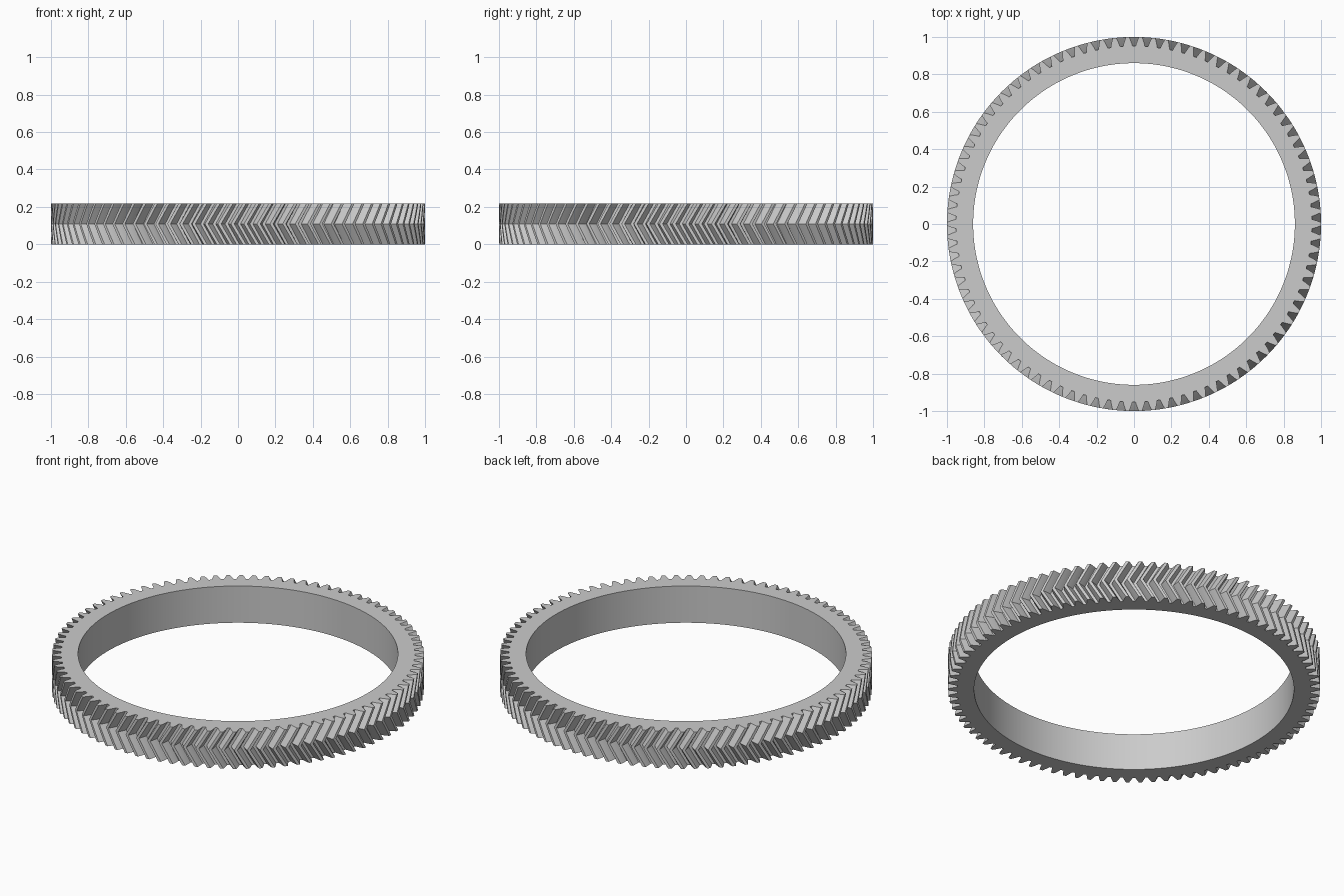
import bpy, bmesh, math

cube = bpy.data.objects.get("Cube")
if cube:
    bpy.data.objects.remove(cube, do_unlink=True)

# Gear proportions
TEETH = 90
MODULE = 2 / (TEETH + 2)
PITCH_R = MODULE * TEETH / 2
TIP_R, ROOT_R, BORE_R = 1.0, PITCH_R - 1.25 * MODULE, 0.86
HEIGHT = 0.218
PRESSURE = math.radians(20)
TWIST = HEIGHT / 2 * math.tan(math.radians(30)) / PITCH_R
FLANK_STEPS, HALF_LAYERS = 4, 4


def involute(angle):
    return math.tan(angle) - angle


def half_angle(r):
    """Half the angular thickness of a tooth at radius r."""
    base = PITCH_R * math.cos(PRESSURE)
    return math.pi / (2 * TEETH) + involute(PRESSURE) - involute(math.acos(base / r))


# One tooth as (radius, angle) pairs, from right root to left root
radii = [ROOT_R + (TIP_R - ROOT_R) * i / FLANK_STEPS for i in range(FLANK_STEPS + 1)]
right_flank = [(r, -half_angle(r)) for r in radii]
tooth = right_flank + [(r, -a) for r, a in reversed(right_flank)]

# Whole outline, with a gap centred on the back
pitch_angle = 2 * math.pi / TEETH
outline = [(r, a + math.pi / 2 + (k + 0.5) * pitch_angle)
           for k in range(TEETH) for r, a in tooth]

bm = bmesh.new()


def ring(points, z, turn=0.0):
    return [bm.verts.new((r * math.cos(a + turn), r * math.sin(a + turn), z))
            for r, a in points]


def bridge(lower, upper):
    n = len(lower)
    for i in range(n):
        j = (i + 1) % n
        bm.faces.new((lower[i], lower[j], upper[j], upper[i]))


# Herringbone teeth: the outline turns back to mid height, then forward again
layers = []
for i in range(2 * HALF_LAYERS + 1):
    t = i / (2 * HALF_LAYERS)
    layers.append(ring(outline, HEIGHT * t, TWIST * (abs(2 * t - 1) - 1)))
for lower, upper in zip(layers, layers[1:]):
    bridge(lower, upper)

# Bore wall and flat end faces
bore = [(BORE_R, a) for r, a in outline]
bore_bottom, bore_top = ring(bore, 0), ring(bore, HEIGHT)
bridge(layers[-1], bore_top)
bridge(bore_top, bore_bottom)
bridge(bore_bottom, layers[0])
bmesh.ops.recalc_face_normals(bm, faces=bm.faces)

mesh = bpy.data.meshes.new("herringbone_gear_ring")
bm.to_mesh(mesh)
bm.free()
gear = bpy.data.objects.new("herringbone_gear_ring", mesh)
bpy.context.collection.objects.link(gear)

# Plain grey metal
grey = bpy.data.materials.new("light_grey")
grey.use_nodes = True
colour = (0.6, 0.6, 0.6, 1)
grey.diffuse_color = colour
grey.node_tree.nodes["Principled BSDF"].inputs["Base Color"].default_value = colour
mesh.materials.append(grey)

bpy.ops.object.select_all(action="DESELECT")
gear.select_set(True)
bpy.context.view_layer.objects.active = gear
bpy.ops.object.shade_smooth_by_angle(angle=math.radians(25))
